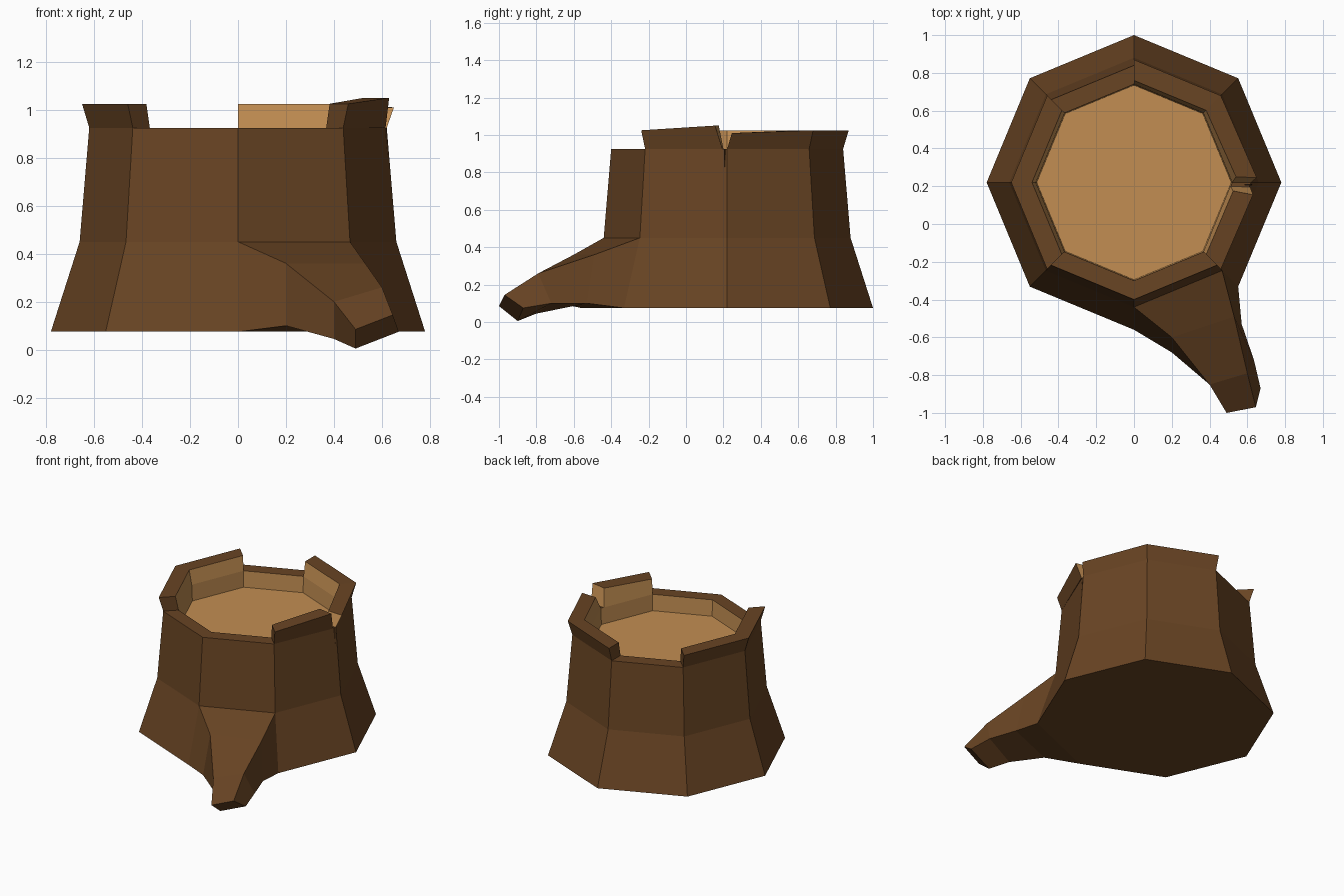
import bpy, bmesh
from math import cos, sin, radians

if "Cube" in bpy.data.objects:
    bpy.data.objects.remove(bpy.data.objects["Cube"])

CY = 0.22  # stump axis in y


def material(name, col):
    m = bpy.data.materials.new(name)
    m.diffuse_color = (*col, 1)
    m.use_nodes = True
    m.node_tree.nodes["Principled BSDF"].inputs["Base Color"].default_value = m.diffuse_color
    return m


BARK = material("bark", (0.14, 0.058, 0.017))
WOOD = material("cut_wood", (0.54, 0.27, 0.085))


def polar(r, deg, z):
    a = radians(deg)
    return (r * cos(a), CY + r * sin(a), z)


def finish(bm, name):
    bmesh.ops.recalc_face_normals(bm, faces=bm.faces)
    me = bpy.data.meshes.new(name)
    bm.to_mesh(me)
    bm.free()
    me.materials.append(BARK)
    me.materials.append(WOOD)
    ob = bpy.data.objects.new(name, me)
    bpy.context.collection.objects.link(ob)
    return ob


# Octagonal trunk: outer wall, rim, inner wall, sunken floor
bm = bmesh.new()
profile = [(0.78, 0.075), (0.66, 0.45), (0.62, 0.925), (0.52, 0.925), (0.515, 0.81)]
rings = [[bm.verts.new(polar(r, 45 * i, z)) for i in range(8)] for r, z in profile]
for k in range(4):
    for i in range(8):
        if k == 0 and i == 6:
            continue  # the root grows out of this panel
        j = (i + 1) % 8
        f = bm.faces.new((rings[k][i], rings[k][j], rings[k + 1][j], rings[k + 1][i]))
        f.material_index = int(k == 3)
bm.faces.new(rings[0][::-1])
bm.faces.new(rings[4]).material_index = 1

# Root: sections as upper left, upper right, lower right, lower left
sections = [
    [(0.20, -0.60, 0.36), (0.53, -0.49, 0.36), (0.57, -0.53, 0.10), (0.20, -0.68, 0.10)],
    [(0.40, -0.85, 0.20), (0.60, -0.79, 0.26), (0.635, -0.72, 0.10), (0.40, -0.80, 0.045)],
    [(0.49, -1.00, 0.085), (0.645, -0.97, 0.145), (0.67, -0.87, 0.075), (0.49, -0.90, 0.005)],
]
prev = [rings[1][6], rings[1][7], rings[0][7], rings[0][6]]
for sec in sections:
    cur = [bm.verts.new(p) for p in sec]
    for i in range(4):
        j = (i + 1) % 4
        bm.faces.new((prev[i], prev[j], cur[j], cur[i]))
    prev = cur
bm.faces.new(prev)
trunk = finish(bm, "trunk")

# Thin crack in the bark on the right side, widening upwards
bm = bmesh.new()
tip = [bm.verts.new(p) for p in [(0.75, 0.207, 0.43), (0.585, 0.207, 0.43)]]
top = [bm.verts.new(p) for p in [(0.75, 0.19, 1.0), (0.75, 0.225, 1.0), (0.56, 0.208, 1.0)]]
for f in [(top[0], top[1], top[2]), (tip[0], top[0], top[1]),
          (tip[0], tip[1], top[2], top[0]), (tip[0], top[1], top[2], tip[1])]:
    bm.faces.new(f)
cutter = finish(bm, "crack_cutter")
cutter.hide_render = True
mod = trunk.modifiers.new("crack", 'BOOLEAN')
mod.operation = 'DIFFERENCE'
mod.solver = 'EXACT'
mod.object = cutter
bpy.context.view_layer.objects.active = trunk
bpy.ops.object.modifier_apply(modifier=mod.name)
bpy.data.objects.remove(cutter)


# Raised rim pieces: stations of inner low, outer low, outer high, inner high
def station(deg):
    return [polar(0.52, deg, 0.925), polar(0.62, deg, 0.925),
            polar(0.65, deg, 1.025), polar(0.54, deg, 1.025)]


def rim_piece(name, stations, wood_ends=()):
    bm = bmesh.new()
    loops = [[bm.verts.new(p) for p in s] for s in stations]
    for a, b in zip(loops, loops[1:]):
        for i in range(4):
            j = (i + 1) % 4
            f = bm.faces.new((a[i], a[j], b[j], b[i]))
            f.material_index = int(i == 3)
    for e in (0, -1):
        bm.faces.new(loops[e]).material_index = int(e in wood_ends)
    finish(bm, name)


rim_piece("rim_left", [station(d) for d in (135, 180, 225)])
split_back = [(0.52, 0.22, 0.925), (0.62, 0.22, 0.925), (0.65, 0.245, 1.01), (0.54, 0.25, 1.01)]
rim_piece("rim_back_right", [split_back, station(45), station(90)], (0,))
split_front = [(0.51, 0.20, 0.925), (0.615, 0.195, 0.925), (0.63, 0.155, 1.05), (0.525, 0.175, 1.05)]
rim_piece("rim_front_right", [station(315), split_front], (-1,))
